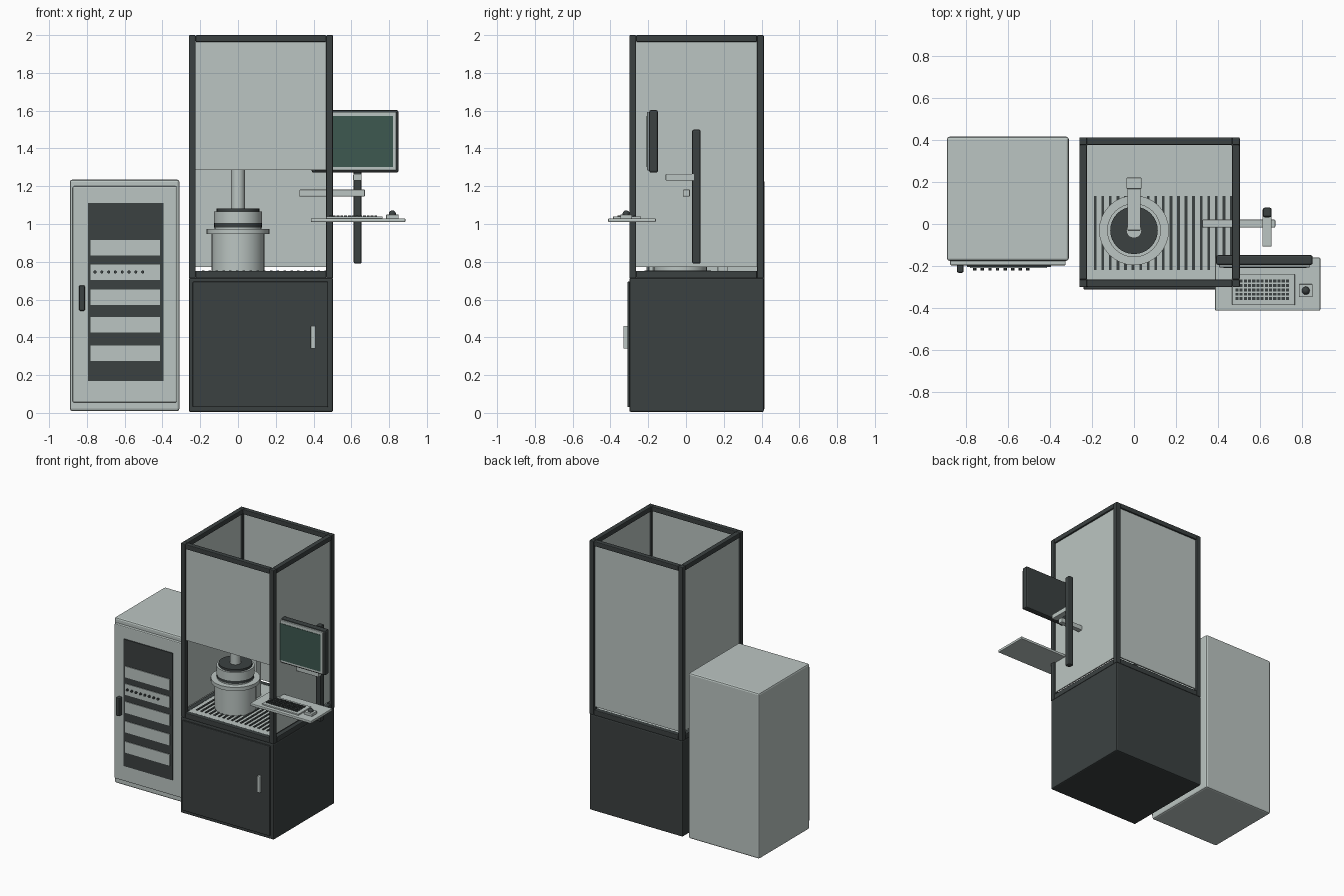
import bpy
import bmesh
from mathutils import Matrix, Vector

cube = bpy.data.objects.get("Cube")
if cube:
    bpy.data.objects.remove(cube, do_unlink=True)


def material(name, rgb):
    m = bpy.data.materials.new(name)
    m.use_nodes = True
    m.diffuse_color = (*rgb, 1)
    m.node_tree.nodes["Principled BSDF"].inputs["Base Color"].default_value = (*rgb, 1)
    return m


LIGHT = material("pale_grey", (0.5, 0.56, 0.54))
DARK = material("charcoal", (0.044, 0.053, 0.053))
SCREEN = material("screen_green", (0.047, 0.098, 0.08))


def finish(name, bm, mat, bevel=0):
    mesh = bpy.data.meshes.new(name)
    bm.to_mesh(mesh)
    bm.free()
    mesh.materials.append(mat)
    ob = bpy.data.objects.new(name, mesh)
    bpy.context.collection.objects.link(ob)
    if bevel:
        mod = ob.modifiers.new("soft_edges", "BEVEL")
        mod.width = bevel
        mod.segments = 2
    return ob


def add_box(bm, x, y, z):
    lo, hi = Vector((x[0], y[0], z[0])), Vector((x[1], y[1], z[1]))
    bmesh.ops.create_cube(bm, size=1, matrix=Matrix.Translation((lo + hi) / 2)
                          @ Matrix.Diagonal((*(hi - lo), 1)))


def box(name, x, y, z, mat, bevel=0):
    bm = bmesh.new()
    add_box(bm, x, y, z)
    return finish(name, bm, mat, bevel)


def boxes(name, spans, mat, bevel=0):
    bm = bmesh.new()
    for s in spans:
        add_box(bm, *s)
    return finish(name, bm, mat, bevel)


def cylinder(name, x, y, z, r, mat, bevel=0):
    bm = bmesh.new()
    bmesh.ops.create_cone(bm, cap_ends=True, segments=32, radius1=r, radius2=r,
                          depth=z[1] - z[0],
                          matrix=Matrix.Translation((x, y, sum(z) / 2)))
    ob = finish(name, bm, mat, bevel)
    round_parts.append(ob)
    return ob


round_parts = []

# Equipment rack with its door, dark window and drawer fronts
box("rack_body", (-0.89, -0.31), (-0.175, 0.415), (0.01, 1.235), LIGHT, 0.012)
box("rack_door", (-0.875, -0.325), (-0.197, -0.17), (0.055, 1.2), LIGHT, 0.006)
box("rack_window", (-0.795, -0.395), (-0.204, -0.19), (0.17, 1.11), DARK)
boxes("rack_units", [((-0.78, -0.413), (-0.209, -0.2), (z, z + 0.083))
                     for z in (0.275, 0.425, 0.57, 0.703, 0.832)], LIGHT)
box("rack_handle", (-0.842, -0.81), (-0.232, -0.19), (0.54, 0.675), DARK, 0.008)
bm = bmesh.new()
for i in range(8):
    bmesh.ops.create_cone(bm, cap_ends=True, segments=12, radius1=0.008, radius2=0.008,
                          depth=0.02, matrix=Matrix.Translation((-0.757 + i * 0.036, -0.211, 0.746))
                          @ Matrix.Rotation(1.5708, 4, "X"))
round_parts.append(finish("rack_knobs", bm, DARK))

# Base cabinet
X0, X1, Y0, Y1 = -0.26, 0.503, -0.3, 0.412
T = 0.036
box("cabinet", (X0, X1), (Y0, Y1), (0.005, 0.715), DARK, 0.008)
box("cabinet_door", (-0.24, 0.477), (-0.311, -0.29), (0.03, 0.695), DARK, 0.005)
box("cabinet_handle", (0.385, 0.411), (-0.332, -0.305), (0.34, 0.46), LIGHT, 0.004)

# Enclosure frame: posts and two rings of rails
sides_x = ((X0, X0 + T), (X1 - T, X1))
sides_y = ((Y0, Y0 + T), (Y1 - T, Y1))
boxes("frame_posts", [(x, y, (0.713, 2)) for x in sides_x for y in sides_y], DARK, 0.005)
rails = []
for z in ((0.713, 0.752), (1.964, 2)):
    rails += [((X0 + T, X1 - T), y, z) for y in sides_y]
    rails += [(x, (Y0 + T, Y1 - T), z) for x in sides_x]
boxes("frame_rails", rails, DARK, 0.005)

# Enclosure panels, with the working opening below the front one
GX, GY, GZ = (X0 + T, X1 - T), (Y0 + T, Y1 - T), (0.772, 1.966)
box("back_panel", GX, (Y1 - 0.022, Y1 - 0.012), GZ, LIGHT)
box("front_panel", GX, (Y0 + 0.012, Y0 + 0.022), (1.285, 1.966), LIGHT)
box("right_panel", (X0 + 0.012, X0 + 0.022), GY, GZ, LIGHT)
box("left_panel", (X1 - 0.022, X1 - 0.012), GY, GZ, LIGHT)

# Work surface with dark slots
box("work_surface", GX, GY, (0.71, 0.75), LIGHT)
boxes("work_surface_slots", [((x, x + 0.013), (-0.218, 0.132), (0.745, 0.755))
                             for x in [-0.191 + i * 0.036 for i in range(19)]], DARK)

# Round instrument with its column, overhead arm and rear post
CY = -0.03
for name, r, z, mat in (
        ("chamber_body", 0.14, (0.75, 0.95), LIGHT),
        ("chamber_flange", 0.166, (0.947, 0.974), LIGHT),
        ("chamber_collar", 0.124, (0.974, 0.985), LIGHT),
        ("chamber_seal", 0.126, (0.982, 1.004), DARK),
        ("chamber_head", 0.128, (1.004, 1.066), LIGHT),
        ("chamber_cap", 0.113, (1.066, 1.082), DARK),
        ("chamber_column", 0.037, (1.08, 1.32), LIGHT)):
    cylinder(name, 0, CY, z, r, mat)
box("overhead_arm", (-0.032, 0.032), (CY, 0.18), (1.29, 1.335), LIGHT, 0.004)
box("rear_post", (-0.036, 0.036), (0.167, 0.22), (0.75, 1.345), LIGHT, 0.004)

# Support pole and its two brackets
box("support_pole", (0.612, 0.655), (0.032, 0.078), (0.79, 1.5), DARK, 0.01)
box("side_bracket", (0.325, 0.672), (-0.017, 0.021), (1.145, 1.182), LIGHT, 0.005)
box("monitor_bracket", (0.61, 0.655), (-0.108, 0.058), (1.229, 1.265), LIGHT, 0.005)

# Monitor
box("monitor_case", (0.39, 0.85), (-0.195, -0.148), (1.272, 1.603), DARK, 0.01)
box("monitor_bezel", (0.405, 0.838), (-0.206, -0.19), (1.284, 1.594), LIGHT, 0.003)
box("monitor_screen", (0.425, 0.82), (-0.209, -0.203), (1.301, 1.572), SCREEN)

# Keyboard tray, keys and trackball
box("keyboard_tray", (0.386, 0.886), (-0.412, -0.16), (1.01, 1.03), LIGHT, 0.005)
box("keyboard_base", (0.467, 0.765), (-0.386, -0.238), (1.028, 1.04), LIGHT, 0.003)
boxes("keyboard_keys", [((x, x + 0.015), (y, y + 0.014), (1.038, 1.046))
                        for x in [0.482 + i * 0.02 for i in range(13)]
                        for y in [-0.362 + j * 0.021 for j in range(5)]], DARK)
box("trackball_base", (0.784, 0.85), (-0.348, -0.286), (1.028, 1.05), LIGHT, 0.004)
bm = bmesh.new()
bmesh.ops.create_uvsphere(bm, u_segments=20, v_segments=12, radius=0.019,
                          matrix=Matrix.Translation((0.817, -0.317, 1.053)))
round_parts.append(finish("trackball", bm, DARK))

# Smooth the round parts only
bpy.ops.object.select_all(action="DESELECT")
for ob in round_parts:
    ob.select_set(True)
bpy.context.view_layer.objects.active = round_parts[0]
bpy.ops.object.shade_smooth_by_angle()
